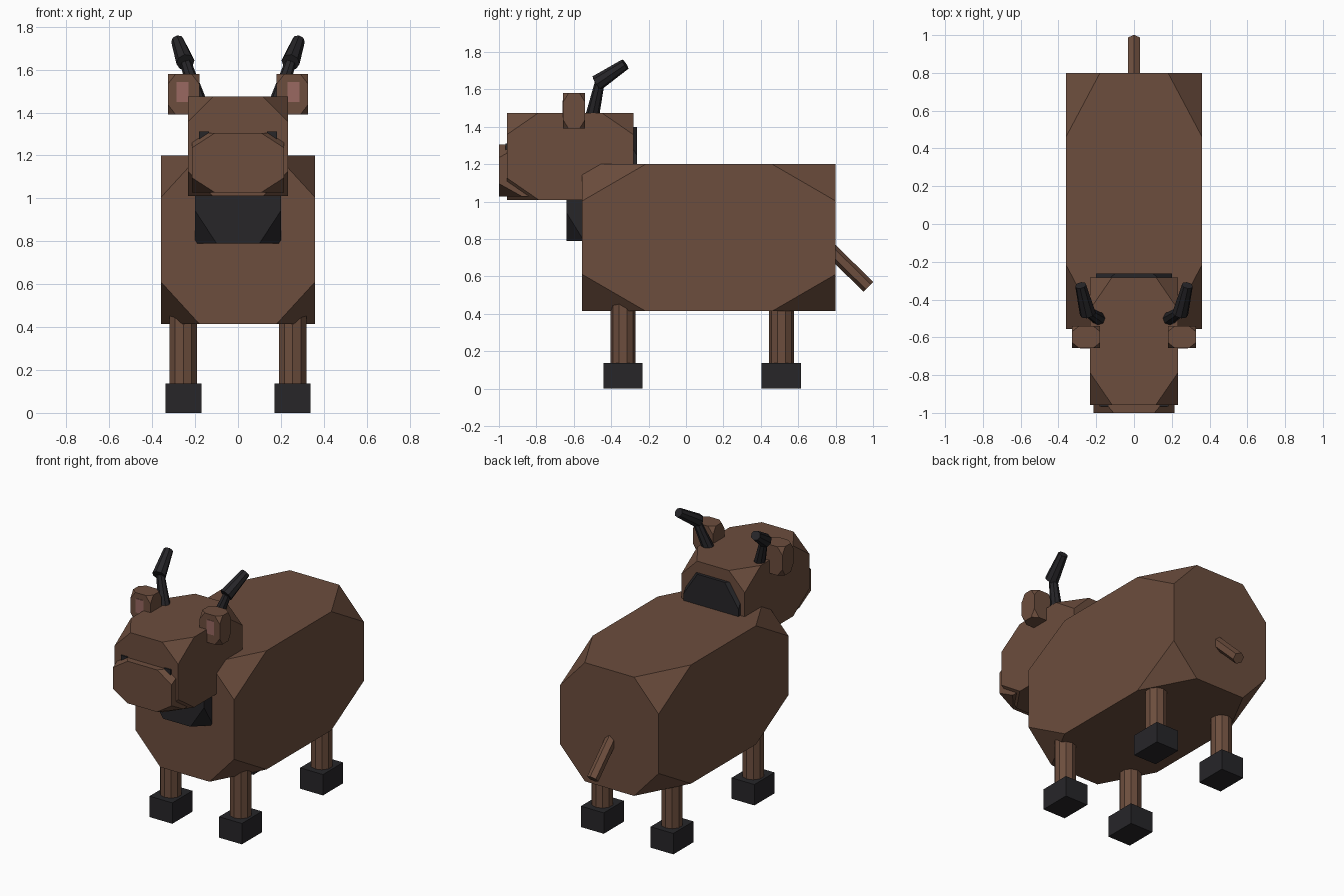
import bpy, bmesh
from mathutils import Vector

if "Cube" in bpy.data.objects:
    bpy.data.objects.remove(bpy.data.objects["Cube"])


def material(name, rgb):
    m = bpy.data.materials.new(name)
    m.diffuse_color = (*rgb, 1)
    m.use_nodes = True
    m.node_tree.nodes["Principled BSDF"].inputs["Base Color"].default_value = m.diffuse_color
    return m


BROWN = material("brown", (0.15, 0.075, 0.047))
DARK = material("dark", (0.02, 0.019, 0.022))
PINK = material("pink", (0.32, 0.14, 0.12))


def finish(bm, name, mat):
    bmesh.ops.recalc_face_normals(bm, faces=bm.faces)
    me = bpy.data.meshes.new(name)
    bm.to_mesh(me)
    bm.free()
    me.materials.append(mat)
    ob = bpy.data.objects.new(name, me)
    bpy.context.collection.objects.link(ob)
    return ob


def block(name, x, y, z, mat, cut=True):
    """Box from axis ranges, with every corner cut off a quarter along its edges."""
    bm = bmesh.new()
    bmesh.ops.create_cube(bm, size=1)
    if cut:
        bmesh.ops.bevel(bm, geom=bm.verts[:], offset=25, offset_type='PERCENT',
                        affect='VERTICES', segments=1, profile=0.5)
    for v in bm.verts:
        v.co = [(r[0] + r[1]) / 2 + c * (r[1] - r[0]) for c, r in zip(v.co, (x, y, z))]
    return finish(bm, name, mat)


def rod(name, a, b, r1, r2, sides, mat):
    """Tapered prism running from point a to point b."""
    a, b = Vector(a), Vector(b)
    d = b - a
    bm = bmesh.new()
    bmesh.ops.create_cone(bm, cap_ends=True, segments=sides, radius1=r1, radius2=r2, depth=d.length)
    rot = Vector((0, 0, 1)).rotation_difference(d)
    for v in bm.verts:
        v.co = rot @ v.co + (a + b) / 2
    # turn sides so that a corner points along x
    return finish(bm, name, mat)


# body, neck and head
block("body", (-0.36, 0.36), (-0.555, 0.80), (0.415, 1.20), BROWN)
block("neck", (-0.2, 0.2), (-0.64, -0.262), (0.79, 1.40), DARK)
block("head", (-0.232, 0.232), (-0.957, -0.282), (1.01, 1.475), BROWN)
block("muzzle", (-0.215, 0.215), (-1.0, -0.5), (1.027, 1.305), BROWN)

# tail
rod("tail", (0, 0.74, 0.775), (0, 0.975, 0.545), 0.037, 0.037, 6, BROWN)

for s, side in ((-1, "left"), (1, "right")):
    def span(lo, hi):
        return tuple(sorted((s * lo, s * hi)))

    # ears and eyes
    block(f"{side}_ear", span(0.18, 0.327), (-0.657, -0.54), (1.39, 1.58), BROWN)
    block(f"{side}_inner_ear", span(0.23, 0.286), (-0.66, -0.63), (1.45, 1.542), PINK, False)
    block(f"{side}_eye", span(0.135, 0.182), (-0.965, -0.92), (1.24, 1.312), DARK, False)

    # two-piece horns
    elbow = (s * 0.245, -0.462, 1.635)
    rod(f"{side}_lower_horn", (s * 0.18, -0.505, 1.44), elbow, 0.038, 0.026, 8, DARK)
    rod(f"{side}_upper_horn", (s * 0.245, -0.475, 1.635), (s * 0.282, -0.325, 1.735), 0.043, 0.03, 8, DARK)

    # legs and hooves
    for place, y in (("front", -0.337), ("back", 0.51)):
        rod(f"{place}_{side}_leg", (s * 0.255, y, 0.1), (s * 0.255, y, 0.56), 0.067, 0.067, 10, BROWN)
        block(f"{place}_{side}_hoof", span(0.171, 0.338), (y - 0.105, y + 0.105), (0, 0.138), DARK, False)
